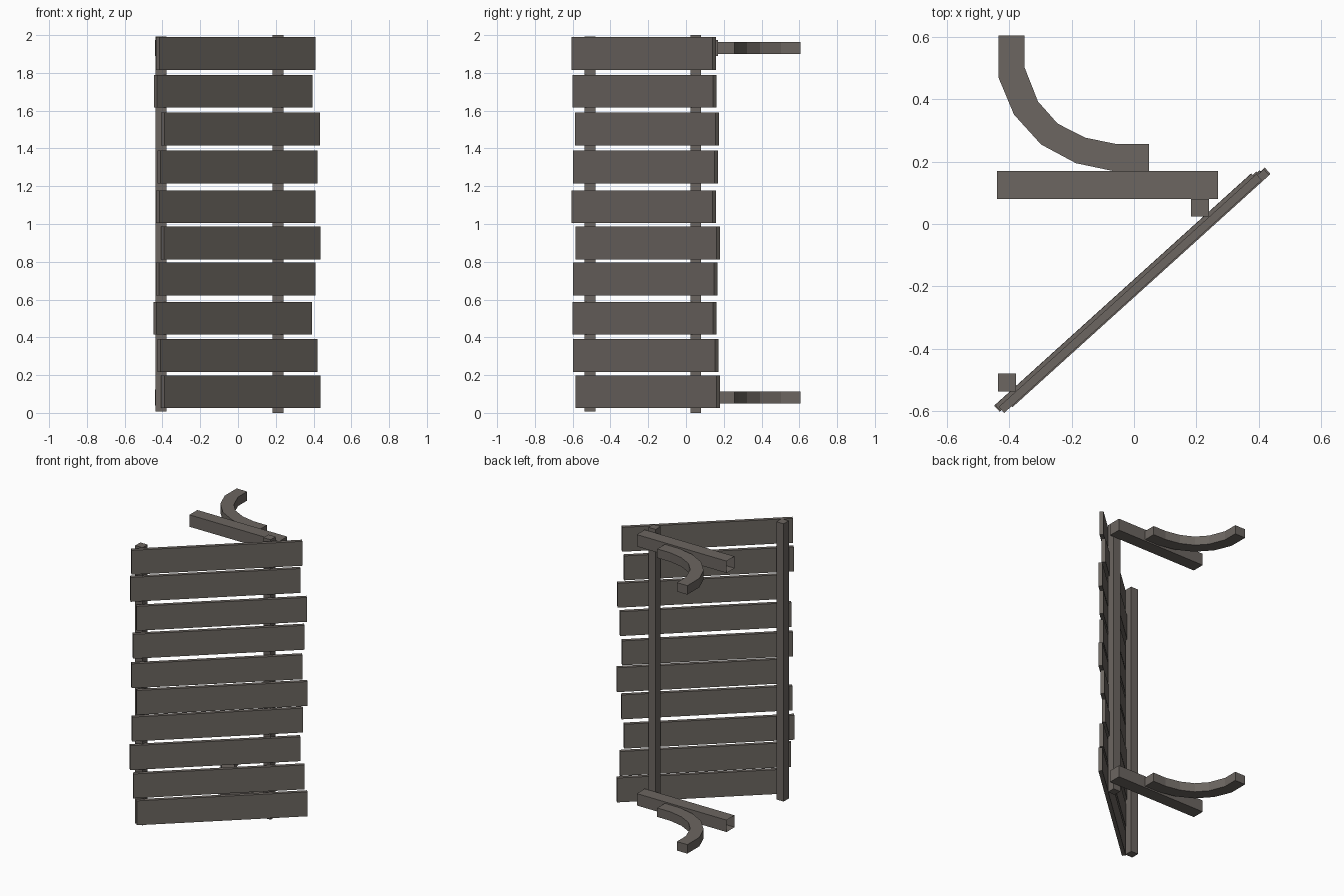
import bpy, bmesh, math
from mathutils import Matrix, Vector

if "Cube" in bpy.data.objects:
    bpy.data.objects.remove(bpy.data.objects["Cube"])

mat = bpy.data.materials.new("dark weathered wood")
mat.diffuse_color = (0.15, 0.133, 0.119, 1)
mat.use_nodes = True
mat.node_tree.nodes["Principled BSDF"].inputs["Base Color"].default_value = mat.diffuse_color


def finish(name, bm):
    bmesh.ops.recalc_face_normals(bm, faces=bm.faces)
    mesh = bpy.data.meshes.new(name)
    bm.to_mesh(mesh)
    bm.free()
    mesh.materials.append(mat)
    obj = bpy.data.objects.new(name, mesh)
    bpy.context.collection.objects.link(obj)
    return obj


def box(name, center, size, angle=0, open_left=False):
    bm = bmesh.new()
    m = (Matrix.Translation(center) @ Matrix.Rotation(angle, 4, 'Z')
         @ Matrix.Diagonal((*size, 1)))
    bmesh.ops.create_cube(bm, size=1)
    bmesh.ops.recalc_face_normals(bm, faces=bm.faces)
    if open_left:
        ends = [f for f in bm.faces if f.normal.x < -0.9]
        bmesh.ops.delete(bm, geom=ends, context='FACES_ONLY')
    bmesh.ops.transform(bm, matrix=m, verts=bm.verts)
    return finish(name, bm)


# Slats: bottom z, largest x, smallest y, largest y
ANGLE, HALF, HEIGHT = math.radians(42.1), 0.013, 0.174
slats = [
    (0.025, 0.437, -0.586, 0.180), (0.216, 0.420, -0.597, 0.172),
    (0.414, 0.393, -0.602, 0.162), (0.621, 0.410, -0.599, 0.168),
    (0.813, 0.437, -0.586, 0.181), (1.004, 0.410, -0.606, 0.160),
    (1.214, 0.420, -0.599, 0.170), (1.415, 0.434, -0.588, 0.176),
    (1.616, 0.394, -0.600, 0.162), (1.815, 0.410, -0.606, 0.160),
]
c, s = math.cos(ANGLE), math.sin(ANGLE)
for i, (z, xmax, ymin, ymax) in enumerate(slats):
    half_len = ((ymax - ymin) / 2 - HALF * c) / s
    cx = xmax - half_len * c - HALF * s
    box(f"slat_{i + 1}", (cx, (ymin + ymax) / 2, z + HEIGHT / 2),
        (2 * half_len, 2 * HALF, HEIGHT), ANGLE)

# Upright posts behind the slats
box("right_post", (0.212, 0.052, 1.0), (0.057, 0.057, 2.0))
box("left_post", (-0.407, -0.508, 1.0), (0.058, 0.058, 1.984))

# Cross beams and curved arms, bottom and top
inner = [(0.048, 0.256), (-0.054, 0.256), (-0.157, 0.277), (-0.245, 0.322),
         (-0.308, 0.393), (-0.351, 0.502), (-0.351, 0.605)]
outer = [(0.048, 0.170), (-0.067, 0.170), (-0.186, 0.195), (-0.298, 0.255),
         (-0.385, 0.351), (-0.434, 0.468), (-0.434, 0.605)]


def curved_arm(name, z0, z1):
    bm = bmesh.new()
    rings = [[bm.verts.new((x, y, z)) for (x, y), z in
              ((a, z0), (b, z0), (b, z1), (a, z1))]
             for a, b in zip(inner, outer)]
    for p, q in zip(rings, rings[1:]):
        for k in range(4):
            bm.faces.new((p[k], p[k - 1], q[k - 1], q[k]))
    bm.faces.new(rings[0])
    bm.faces.new(rings[-1])
    return finish(name, bm)


for level, zc in (("lower", 0.082), ("upper", 1.932)):
    box(f"{level}_beam", (-0.085, 0.125, zc), (0.71, 0.09, 0.085),
        open_left=True)
    curved_arm(f"{level}_curved_arm", zc - 0.032, zc + 0.032)
